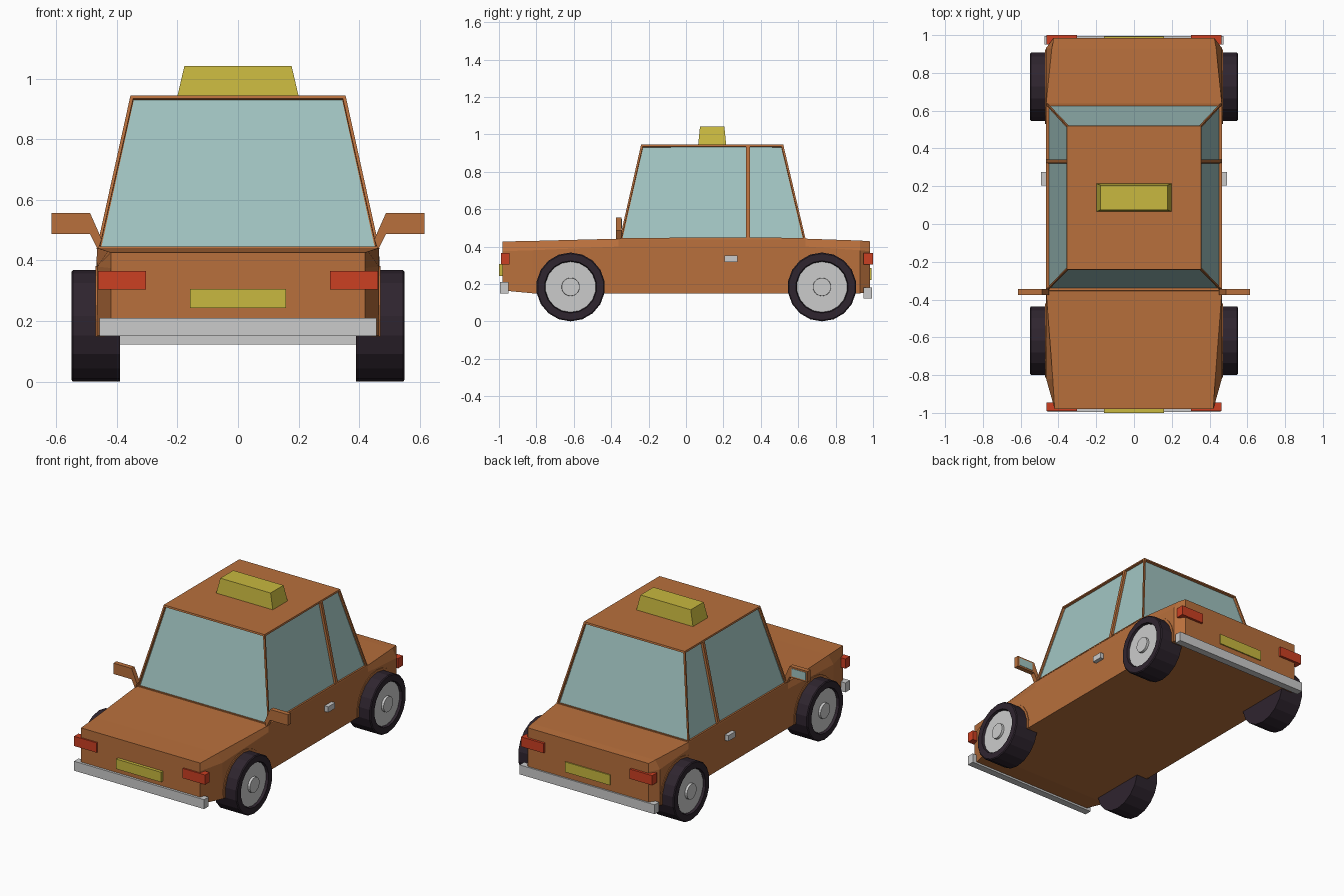
import bpy, bmesh, math
from mathutils import Vector

if "Cube" in bpy.data.objects:
    bpy.data.objects.remove(bpy.data.objects["Cube"])


def mat(name, r, g, b):
    m = bpy.data.materials.new(name)
    m.diffuse_color = (r, g, b, 1)
    m.use_nodes = True
    m.node_tree.nodes["Principled BSDF"].inputs["Base Color"].default_value = m.diffuse_color
    return m


PAINT = mat("orange paint", .48, .16, .045)
GLASS = mat("glass", .36, .56, .54)
YELLOW = mat("yellow", .58, .48, .05)
RED = mat("red", .6, .05, .016)
RUBBER = mat("rubber", .028, .018, .028)


def finish(name, bm, *mats):
    bmesh.ops.recalc_face_normals(bm, faces=bm.faces[:])
    me = bpy.data.meshes.new(name)
    bm.to_mesh(me)
    bm.free()
    for m in mats:
        if m:
            me.materials.append(m)
    ob = bpy.data.objects.new(name, me)
    bpy.context.collection.objects.link(ob)
    return ob


def loft(name, rings, m=None):
    """Skin closed rings of equal length and cap both ends."""
    bm = bmesh.new()
    vs = [[bm.verts.new(p) for p in r] for r in rings]
    n = len(vs[0])
    for a, b in zip(vs, vs[1:]):
        for i in range(n):
            j = (i + 1) % n
            bm.faces.new((a[i], a[j], b[j], b[i]))
    bm.faces.new(vs[0])
    bm.faces.new(vs[-1])
    return finish(name, bm, m)


def rect(x0, x1, y0, y1, z):
    return [(x0, y0, z), (x1, y0, z), (x1, y1, z), (x0, y1, z)]


def box(name, x, y, z, m=None):
    return loft(name, [rect(*x, *y, z[0]), rect(*x, *y, z[1])], m)


def lathe(name, profile, centre, side, m=None, n=18):
    """Revolve (radius, x) points round an axle along x."""
    cy, cz = centre
    angles = [2 * math.pi * k / n - math.pi / 2 for k in range(n)]
    return loft(name, [[(side * x, cy + r * math.cos(a), cz + r * math.sin(a)) for a in angles]
                       for r, x in profile], m)


# Lower body: y, bottom width/height, waist width/height, top width/height
sections = [
    (-.98, .42, .165, .42, .375, .42, .427),
    (-.82, .465, .15, .465, .38, .43, .43),
    (-.36, .467, .15, .467, .40, .465, .442),
    (.64, .467, .15, .467, .40, .465, .442),
    (.93, .467, .15, .467, .38, .435, .432),
    (.985, .425, .155, .425, .375, .425, .428),
]
loft("body", [[(-a, y, za), (a, y, za), (b, y, zb), (c, y, zc), (-c, y, zc), (-b, y, zb)]
              for y, a, za, b, zb, c, zc in sections], PAINT)

# Cabin: tapered shell whose side faces are inset into recessed windows
bm = bmesh.new()
low, high = (-.355, .332, .64), (-.24, .332, .52)
grid = {}
for s in (-1, 1):
    for i in range(3):
        grid[s, i, 0] = bm.verts.new((s * .467, low[i], .438))
        grid[s, i, 1] = bm.verts.new((s * .355, high[i], .945))
windows = []
for s in (-1, 1):
    for i in (0, 1):
        windows.append(bm.faces.new([grid[s, i, 0], grid[s, i + 1, 0],
                                     grid[s, i + 1, 1], grid[s, i, 1]]))
for i in (0, 2):
    windows.append(bm.faces.new([grid[-1, i, 0], grid[1, i, 0], grid[1, i, 1], grid[-1, i, 1]]))
for k in (0, 1):
    bm.faces.new([grid[-1, 0, k], grid[-1, 1, k], grid[-1, 2, k],
                  grid[1, 2, k], grid[1, 1, k], grid[1, 0, k]])
bmesh.ops.recalc_face_normals(bm, faces=bm.faces[:])
bmesh.ops.inset_individual(bm, faces=windows, thickness=.014, depth=0)
bmesh.ops.inset_individual(bm, faces=windows, thickness=.001, depth=-.014)
for f in windows:
    f.material_index = 1
finish("cabin", bm, PAINT, GLASS)

# Roof sign
loft("roof_sign", [rect(-.2, .2, .065, .215, .943), rect(-.177, .177, .075, .205, 1.042)], YELLOW)

# Bumpers and plates
box("front_bumper", (-.458, .458), (-.995, -.95), (.15, .21))
box("rear_bumper", (-.475, .475), (.95, .995), (.122, .182))
box("front_plate", (-.158, .158), (-1, -.97), (.243, .306), YELLOW)
box("rear_plate", (-.158, .158), (.975, .992), (.22, .285), YELLOW)

for s, tag in ((-1, "left"), (1, "right")):
    # Lights wrapping the corners
    xs = sorted((s * .303, s * .462))
    box(f"front_light_{tag}", xs, (-.99, -.945), (.304, .366), RED)
    box(f"rear_light_{tag}", xs, (.95, 1), (.304, .366), RED)
    # Door handle
    box(f"door_handle_{tag}", sorted((s * .455, s * .492)), (.205, .275), (.316, .352))
    # Wing mirror on an angled arm
    shape = [(.45, .47), (.462, .435), (.488, .487), (.615, .487), (.615, .556), (.488, .556)]
    loft(f"mirror_{tag}", [[(s * x, y, z) for x, z in shape] for y in (-.375, -.345)], PAINT)
    box(f"mirror_glass_{tag}", sorted((s * .503, s * .603)), (-.35, -.343), (.497, .546), GLASS)
    # Wheels and arch trim
    for y, end in ((-.617, "front"), (.727, "rear")):
        c = (y, .184)
        lathe(f"{end}_tyre_{tag}", [(.1, .39), (.184, .39), (.184, .545), (.178, .55),
                                    (.14, .55), (.134, .525)], c, s, RUBBER)
        lathe(f"{end}_rim_{tag}", [(.135, .5), (.135, .535)], c, s)
        lathe(f"{end}_hub_{tag}", [(.05, .52), (.048, .55)], c, s)
        arc = []
        for k in range(13):
            a = math.radians(-10 + 200 * k / 12)
            arc.append([(s * x, y + r * math.cos(a), .184 + r * math.sin(a))
                        for r, x in ((.175, .44), (.198, .44), (.198, .471), (.175, .471))])
        loft(f"{end}_arch_{tag}", arc, PAINT)
